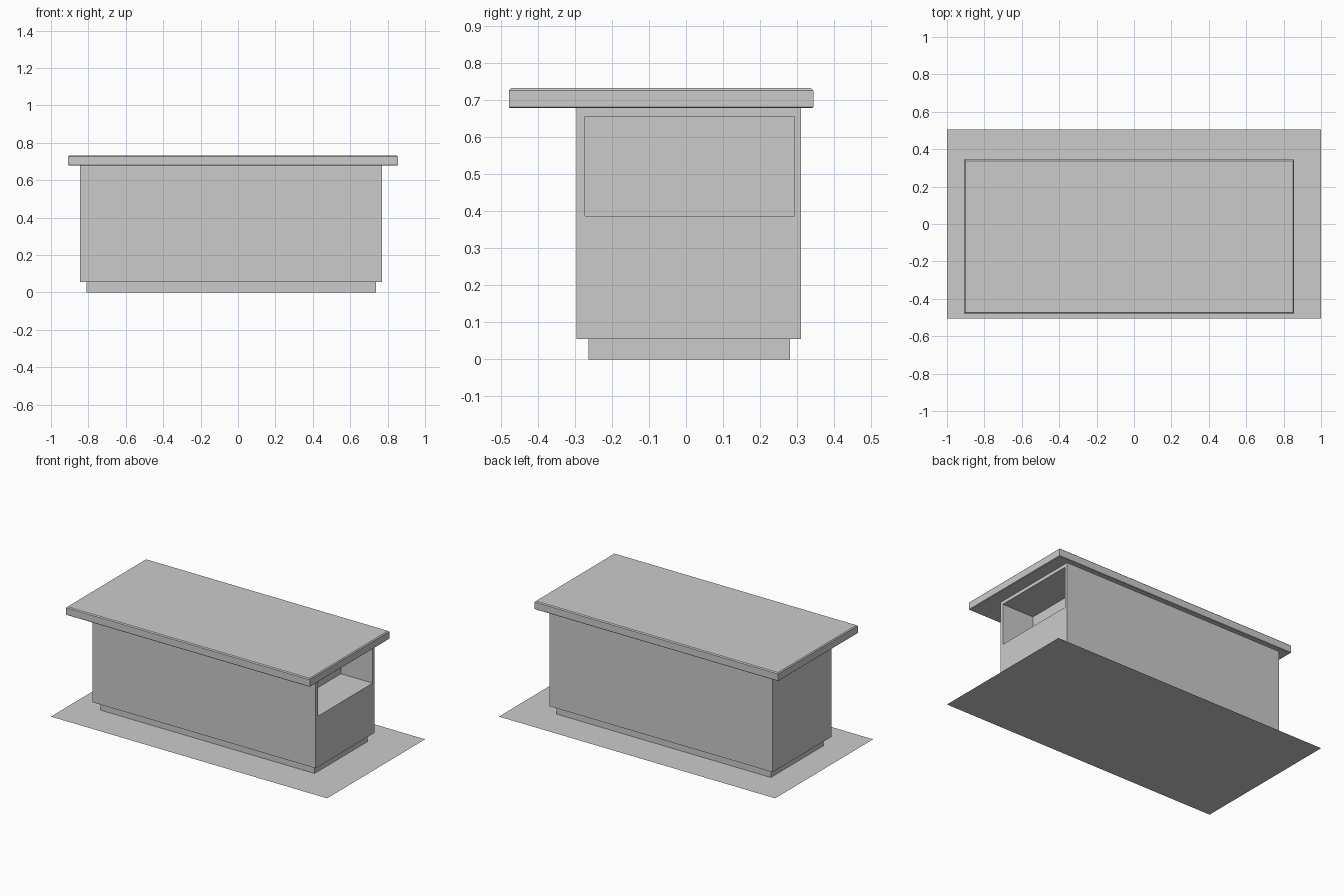
import bpy, bmesh
from mathutils import Vector

if "Cube" in bpy.data.objects:
    bpy.data.objects.remove(bpy.data.objects["Cube"])


def finish(bm, name):
    bmesh.ops.recalc_face_normals(bm, faces=bm.faces)
    mesh = bpy.data.meshes.new(name)
    bm.to_mesh(mesh)
    bm.free()
    obj = bpy.data.objects.new(name, mesh)
    bpy.context.collection.objects.link(obj)
    return obj


def box_bm(x0, x1, y0, y1, z0, z1):
    bm = bmesh.new()
    bmesh.ops.create_cube(bm, size=1)
    for v in bm.verts:
        v.co = Vector(((x0 + x1) / 2 + v.co.x * (x1 - x0),
                       (y0 + y1) / 2 + v.co.y * (y1 - y0),
                       (z0 + z1) / 2 + v.co.z * (z1 - z0)))
    return bm


# Flat floor mat under the counter
bm = bmesh.new()
bmesh.ops.create_grid(bm, x_segments=1, y_segments=1, size=1)
for v in bm.verts:
    v.co.y *= 0.506
finish(bm, "floor_mat")

# Recessed plinth
finish(box_bm(-0.811, 0.739, -0.263, 0.281, 0, 0.055), "plinth")

# Cabinet body with an open niche in its right end
bm = box_bm(-0.845, 0.77, -0.296, 0.311, 0.055, 0.68)
bm.normal_update()
end = next(f for f in bm.faces if f.normal.x > 0.9)
bmesh.ops.inset_region(bm, faces=[end], thickness=0.02)
mid = end.calc_center_median()
for v in end.verts:
    v.co.y = 0.293 if v.co.y > mid.y else -0.273
    v.co.z = 0.657 if v.co.z > mid.z else 0.387
ext = bmesh.ops.extrude_discrete_faces(bm, faces=[end])
for v in ext["faces"][0].verts:
    v.co.x = 0.54
finish(bm, "cabinet_body")

# Overhanging worktop: chamfered upper rim, finer lower rim
bm = box_bm(-0.908, 0.855, -0.479, 0.344, 0.679, 0.733)
for level, width in ((0.733, 0.006), (0.679, 0.003)):
    rim = [e for e in bm.edges if all(abs(v.co.z - level) < 1e-4 for v in e.verts)]
    bmesh.ops.bevel(bm, geom=rim, offset=width, segments=1, affect='EDGES')
finish(bm, "worktop")
